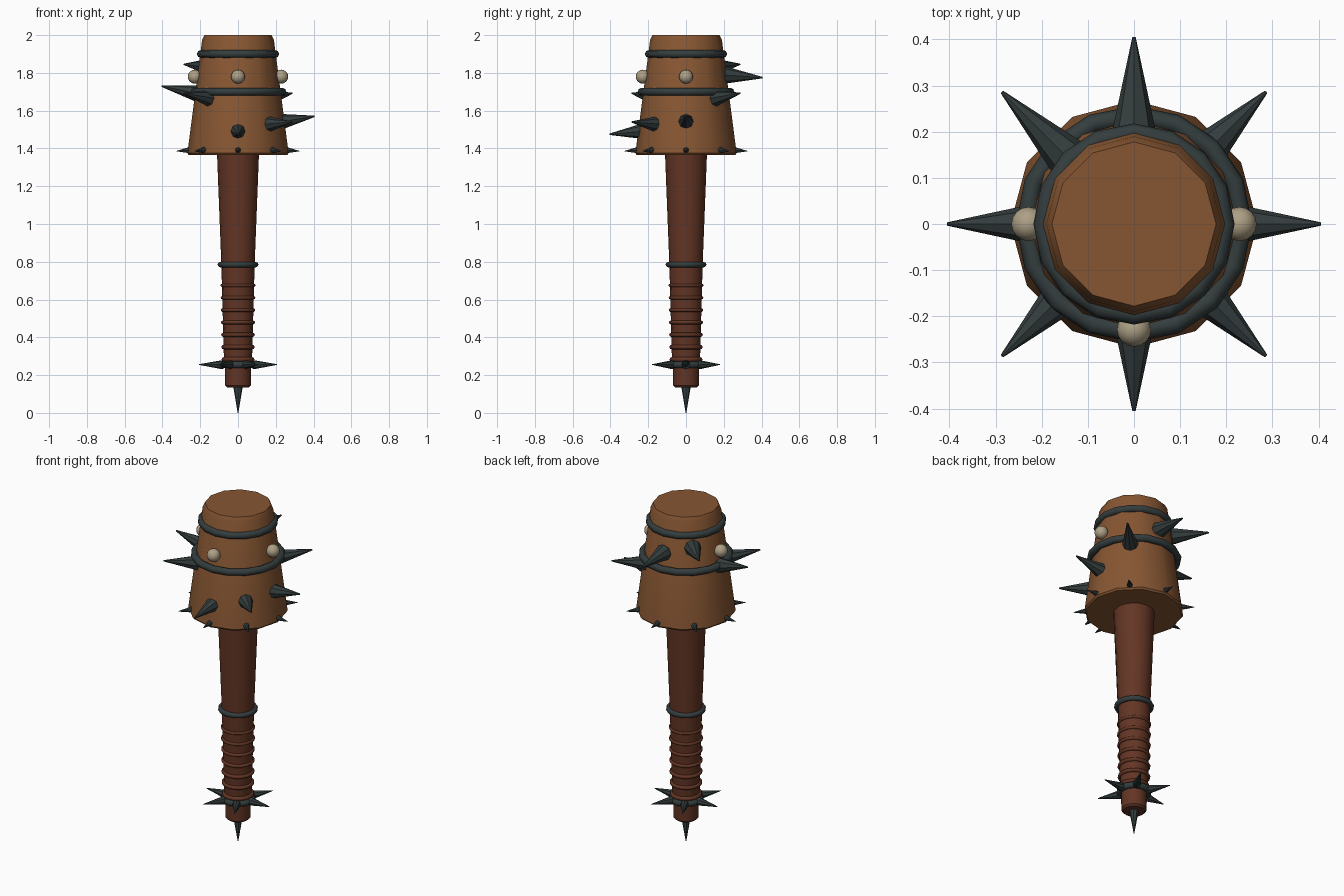
import bpy
import math
from mathutils import Vector

default_cube = bpy.data.objects.get("Cube")
if default_cube:
    bpy.data.objects.remove(default_cube, do_unlink=True)


def material(name, rgb):
    mat = bpy.data.materials.new(name)
    mat.use_nodes = True
    mat.diffuse_color = (*rgb, 1)
    mat.node_tree.nodes["Principled BSDF"].inputs["Base Color"].default_value = (*rgb, 1)
    return mat


HEAD = material("light_brown_wood", (0.24, 0.093, 0.032))
GRIP = material("dark_red_wood", (0.125, 0.036, 0.018))
METAL = material("dark_metal", (0.034, 0.046, 0.047))
BONE = material("pale_bone", (0.42, 0.35, 0.235))


def finish(obj, name, mat, angle=40):
    obj.name = name
    obj.data.materials.append(mat)
    bpy.ops.object.select_all(action="DESELECT")
    obj.select_set(True)
    bpy.context.view_layer.objects.active = obj
    bpy.ops.object.shade_smooth_by_angle(angle=math.radians(angle))
    return obj


def lathe(name, profile, sides, mat):
    """Closed solid turned around z from (radius, height) pairs, lowest first."""
    verts, faces = [], []
    for r, z in profile:
        for i in range(sides):
            a = math.tau * i / sides
            verts.append((r * math.cos(a), r * math.sin(a), z))
    for k in range(len(profile) - 1):
        for i in range(sides):
            j = (i + 1) % sides
            b, t = k * sides, (k + 1) * sides
            faces.append((b + i, b + j, t + j, t + i))
    faces.append(tuple(reversed(range(sides))))
    faces.append(tuple(range(len(verts) - sides, len(verts))))
    mesh = bpy.data.meshes.new(name)
    mesh.from_pydata(verts, [], faces)
    obj = bpy.data.objects.new(name, mesh)
    bpy.context.collection.objects.link(obj)
    return finish(obj, name, mat)


def band(name, z, major, minor, mat, sides=16):
    bpy.ops.mesh.primitive_torus_add(location=(0, 0, z), major_radius=major, minor_radius=minor,
                                     major_segments=sides, minor_segments=8)
    return finish(bpy.context.object, name, mat, 60)


def spike(name, base, tip, radius):
    """Eight-sided cone with a slightly rounded root."""
    base, tip = Vector(base), Vector(tip)
    axis = tip - base
    length = axis.length
    profile = [(radius * 0.7, 0), (radius, length * 0.1), (radius * 0.08, length)]
    obj = lathe(name, profile, 8, METAL)
    obj.location = base
    obj.rotation_euler = axis.to_track_quat("Z", "Y").to_euler()
    return obj


def radial(name, degrees, r_base, z_base, r_tip, z_tip, radius):
    a = math.radians(degrees)
    c, s = math.cos(a), math.sin(a)
    return spike(name, (r_base * c, r_base * s, z_base), (r_tip * c, r_tip * s, z_tip), radius)


# Wooden head and handle
lathe("club_head", [(0.26, 1.365), (0.268, 1.375), (0.19, 1.975), (0.178, 2.0)], 12, HEAD)
lathe("handle", [(0.058, 0.135), (0.068, 0.145), (0.07, 0.25), (0.075, 0.3),
                 (0.088, 0.78), (0.111, 1.37)], 16, GRIP)

# Raised wraps around the grip
for i in range(7):
    z = 0.283 + 0.0653 * i
    band(f"grip_wrap_{i + 1}", z, 0.0755 + 0.0015 * i, 0.012 - 0.0006 * i, GRIP)

# Metal bands
band("upper_head_band", 1.9, 0.197, 0.021, METAL)
band("lower_head_band", 1.7, 0.235, 0.021, METAL)
band("handle_band", 0.785, 0.093, 0.015, METAL)
band("pommel_collar", 0.255, 0.077, 0.018, METAL)

# Large head spikes climbing around the head: root height, tip height
climb = [(1.535, 1.57), (1.66, 1.692), (1.79, 1.775), (1.83, 1.845),
         (1.685, 1.73), (1.66, 1.692), (1.495, 1.475), (1.525, 1.54)]
for i, (z_root, z_tip) in enumerate(climb):
    radial(f"head_spike_{i + 1}", 45 * i, 0.185, z_root, 0.405, z_tip, 0.046)

# Small studs around the lower rim
for i in range(8):
    radial(f"rim_spike_{i + 1}", 45 * i, 0.24, 1.392, 0.325, 1.386, 0.018)

# Collar spikes and the bottom spike
for i in range(6):
    radial(f"collar_spike_{i + 1}", 60 * i, 0.07, 0.255, 0.206, 0.256, 0.024)
spike("bottom_spike", (0, 0, 0.16), (0, 0, 0), 0.026)

# Pale beads on the front and both sides
for name, x, y in (("left_bead", 1, 0), ("right_bead", -1, 0), ("front_bead", 0, -1)):
    bpy.ops.mesh.primitive_uv_sphere_add(segments=16, ring_count=8, radius=0.037,
                                         location=(0.229 * x, 0.229 * y, 1.78))
    finish(bpy.context.object, name, BONE)
